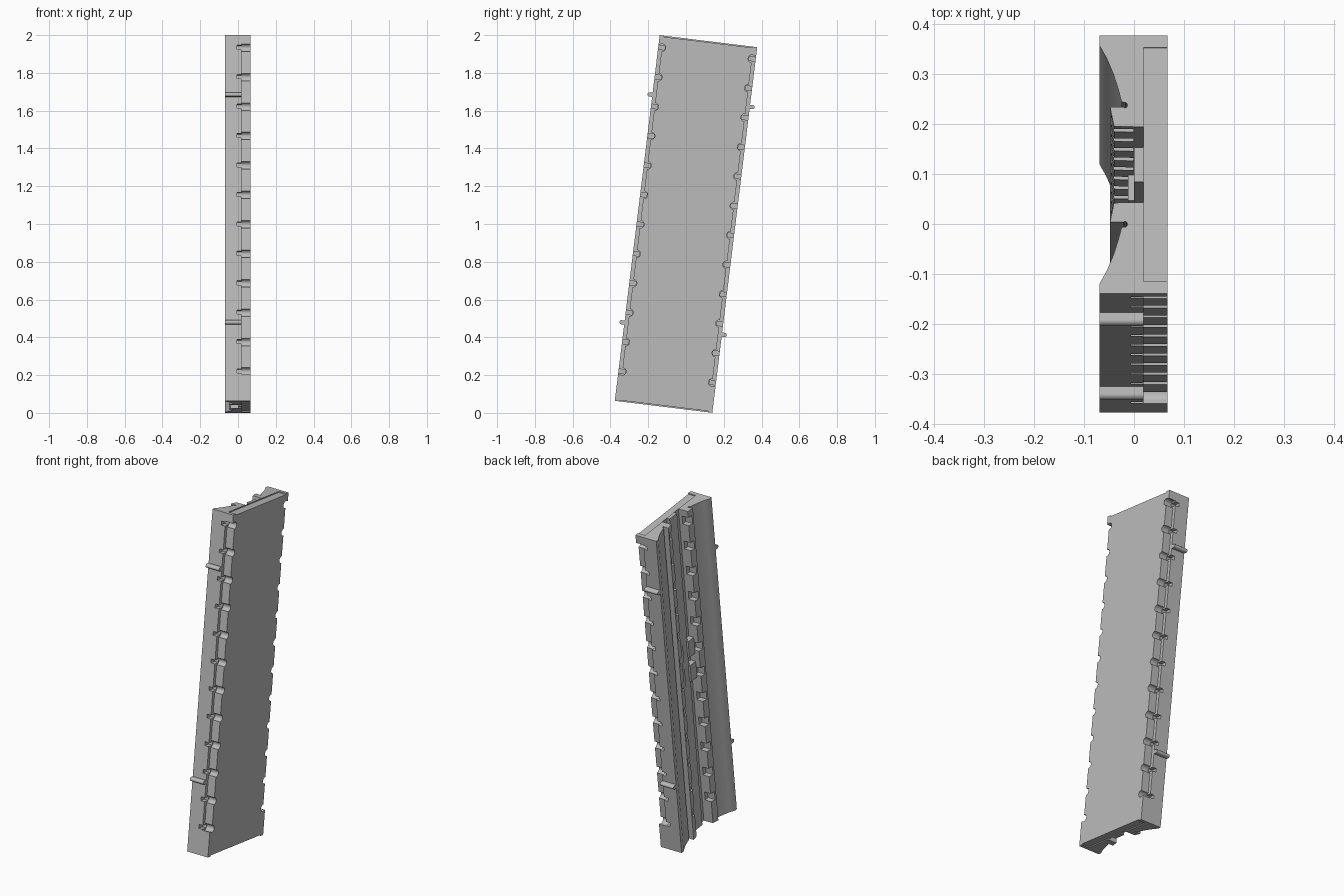
import bpy, bmesh, math
from mathutils import Matrix

if "Cube" in bpy.data.objects:
    bpy.data.objects.remove(bpy.data.objects["Cube"])

TILT = Matrix.Translation((0, 0, 1)) @ Matrix.Rotation(math.radians(-7), 4, 'X')
HALF_W, HALF_L = 0.26, 0.975
FRONT, STEP, BACK = 0.067, 0.019, -0.069
SIDES = (-1, 1)

grey = bpy.data.materials.new("plain_grey")
grey.use_nodes = True
grey.diffuse_color = (0.5, 0.5, 0.5, 1)
grey.node_tree.nodes["Principled BSDF"].inputs["Base Color"].default_value = (0.5, 0.5, 0.5, 1)


def make(name, bm):
    bmesh.ops.recalc_face_normals(bm, faces=bm.faces)
    mesh = bpy.data.meshes.new(name)
    bm.to_mesh(mesh)
    bm.free()
    mesh.materials.append(grey)
    obj = bpy.data.objects.new(name, mesh)
    bpy.context.collection.objects.link(obj)
    return obj


def box(bm, x, y, z):
    size = [b - a for a, b in (x, y, z)]
    mid = [(a + b) / 2 for a, b in (x, y, z)]
    bmesh.ops.create_cube(bm, size=1, matrix=Matrix.Translation(mid) @ Matrix.Diagonal((*size, 1)))


def rod(bm, x0, x1, y, z, r):
    m = Matrix.Translation(((x0 + x1) / 2, y, z)) @ Matrix.Rotation(math.pi / 2, 4, 'Y')
    bmesh.ops.create_cone(bm, cap_ends=True, segments=24, radius1=r, radius2=r,
                          depth=x1 - x0, matrix=m)


def span(side, a, b):
    return tuple(sorted((side * a, side * b)))


def cut(target, bm):
    cutter = make("cutter", bm)
    cutter.hide_render = True
    mod = target.modifiers.new("cut", 'BOOLEAN')
    mod.operation, mod.solver, mod.object = 'DIFFERENCE', 'EXACT', cutter
    bpy.context.view_layer.objects.active = target
    bpy.ops.object.modifier_apply(modifier=mod.name)
    bpy.data.objects.remove(cutter)


# Cross-section: flat front, two scoops, two ridges and a stepped central channel
half = [(FRONT, HALF_W), (BACK, HALF_W), (BACK, 0.24), (-0.055, 0.215), (-0.041, 0.182),
        (-0.031, 0.15), (-0.025, 0.127)]
half += [(-0.019 + 0.006 * math.cos(a), 0.120 + 0.006 * math.sin(a))
         for a in (math.radians(d) for d in (110, 70, 30, -10, -50, -90))]
half += [(-0.02, 0.116), (-0.048, 0.116), (-0.040, 0.077), (STEP, 0.076), (STEP, 0.035), (0, 0.035)]
outline = half + [(x, -y) for x, y in reversed(half)]
bm = bmesh.new()
face = bm.faces.new([bm.verts.new((x, y, -HALF_L)) for x, y in outline])
extruded = bmesh.ops.extrude_face_region(bm, geom=[face])
bmesh.ops.translate(bm, vec=(0, 0, 2 * HALF_L),
                    verts=[v for v in extruded["geom"] if isinstance(v, bmesh.types.BMVert)])
panel = make("panel", bm)

stations = [-0.816 + 0.157 * i for i in range(12)]

# Long rebates along both edges, and shallow ones across both ends
bm = bmesh.new()
for s in SIDES:
    box(bm, (STEP, 0.1), span(s, 0.2405, 0.3), (stations[0] - 0.016, stations[-1] + 0.016))
    box(bm, (STEP, 0.1), (-0.236, 0.236), span(s, HALF_L - 0.006, 1.1))
cut(panel, bm)

# Rounded notches in the edges of the front plate
bm = bmesh.new()
for s in SIDES:
    for z in stations:
        rod(bm, STEP, 0.1, s * 0.24, z, 0.02)
cut(panel, bm)

# Small pin sockets behind the notches
bm = bmesh.new()
for s in SIDES:
    for z in stations:
        box(bm, (-0.006, STEP + 0.002), span(s, 0.225, 0.3), (z - 0.011, z + 0.011))
cut(panel, bm)

# Gaps between the teeth on the channel walls
bm = bmesh.new()
for s in SIDES:
    for z in stations:
        box(bm, (-0.1, -0.001), span(s, 0.07, 0.105), (z - 0.025, z + 0.025))
cut(panel, bm)

# Side pegs with rounded ends
bm = bmesh.new()
for s in SIDES:
    for z in (0.657, -0.558):
        box(bm, (BACK, STEP), span(s, 0.255, 0.275), (z - 0.011, z + 0.011))
        rod(bm, BACK, STEP, s * 0.275, z, 0.011)
pegs = make("side_pegs", bm)

# Stop blocks in the channel grooves
bm = bmesh.new()
for s in SIDES:
    for z in (0.13, -0.02):
        box(bm, (-0.012, STEP + 0.005), span(s, 0.025, 0.08), (z - 0.05, z + 0.05))
blocks = make("channel_blocks", bm)

# Lean everything and shade curved parts
for obj in (panel, pegs, blocks):
    obj.matrix_world = TILT
    bpy.ops.object.select_all(action='DESELECT')
    obj.select_set(True)
    bpy.context.view_layer.objects.active = obj
    bpy.ops.object.shade_smooth_by_angle(angle=math.radians(30))
